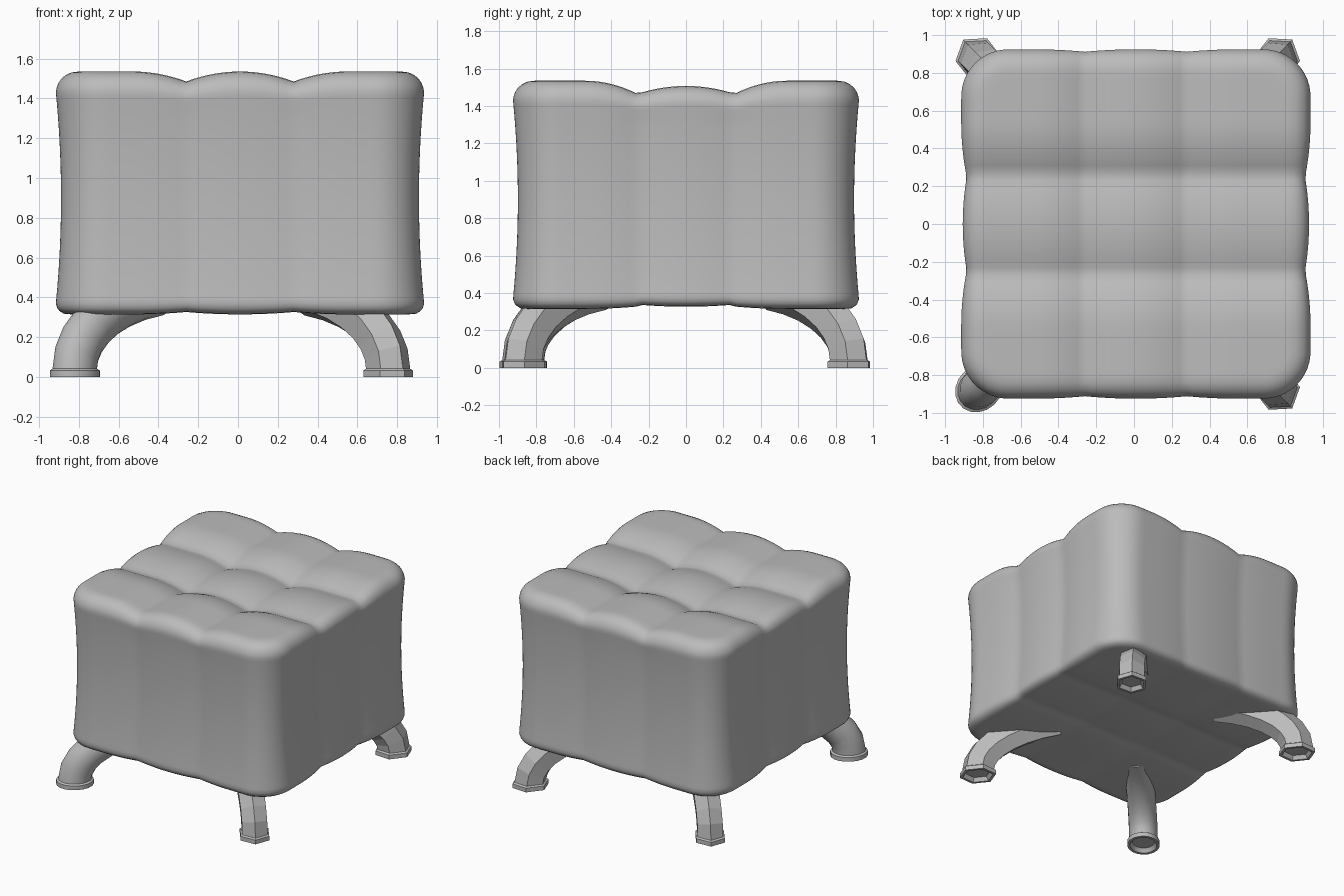
import bpy, bmesh, math
from mathutils import Vector

old = bpy.data.objects.get("Cube")
if old:
    bpy.data.objects.remove(old, do_unlink=True)

grey = bpy.data.materials.new("soft_grey")
grey.use_nodes = True
grey.diffuse_color = (0.5, 0.5, 0.5, 1)
grey.node_tree.nodes["Principled BSDF"].inputs["Base Color"].default_value = (0.5, 0.5, 0.5, 1)


def add_object(name, bm, smooth_angle=None):
    bmesh.ops.recalc_face_normals(bm, faces=bm.faces)
    mesh = bpy.data.meshes.new(name)
    bm.to_mesh(mesh)
    bm.free()
    mesh.materials.append(grey)
    obj = bpy.data.objects.new(name, mesh)
    bpy.context.collection.objects.link(obj)
    if smooth_angle:
        bpy.ops.object.select_all(action='DESELECT')
        obj.select_set(True)
        bpy.context.view_layer.objects.active = obj
        bpy.ops.object.shade_smooth_by_angle(angle=math.radians(smooth_angle))
    return obj


# Padded cushion: rounded box with pillow dents along the seams
HALF = Vector((0.925, 0.925))
CORNER = 0.25
BOTTOM, TOP = 0.315, 1.535
SEAM = 7 / 24


def seam_dip(u):
    """1 on a seam, easing to 0 in the middle of each pad."""
    return max(0, 1 - abs(abs(u) - SEAM) / SEAM) ** 2


def cushion_point(u, v, w):
    flat = Vector((u * HALF.x, v * HALF.y))
    inner = Vector([max(-h + CORNER, min(h - CORNER, c)) for c, h in zip(flat, HALF)])
    off = flat - inner
    reach = max(abs(off.x), abs(off.y))
    direction = off.normalized() if reach > 0 else Vector((0, 0))
    z = BOTTOM + (w + 1) / 2 * (TOP - BOTTOM)
    # Round the upper and lower rims
    r = 0.11 if w > 0 else 0.06
    core = TOP - r if w > 0 else BOTTOM + r
    a, b = reach - (CORNER - r), (z - core) * (1 if w > 0 else -1)
    if a > 0 and b > 0:
        k = max(a, b) / math.hypot(a, b)
        reach = CORNER - r + a * k
        z = core + b * k * (1 if w > 0 else -1)
    p = inner + direction * reach
    # Pinch the waist and the seams
    edge = max(0, reach / CORNER) ** 3
    waist = 0.026 * max(0, 1 - ((z - 0.9) / 0.53) ** 2)
    middle = 1 if abs(v) < SEAM - 0.01 else 0
    pinch_x = waist + 0.025 * seam_dip(v) + 0.008 * middle
    pinch_y = waist + 0.013 * seam_dip(u)
    p.x -= direction.x * edge * pinch_x
    p.y -= direction.y * edge * pinch_y
    # Dent the top strongly and the base lightly
    dip_u, dip_v = seam_dip(u), seam_dip(v)
    dent = 0.05 * dip_u + (0.045 if middle else 0.065) * dip_v + 0.028 * middle
    up = max(0, (z - 1.3) / (TOP - 1.3))
    down = max(0, (0.45 - z) / (0.45 - BOTTOM))
    z += -dent * up + (0.012 * dip_u + 0.012 * dip_v + 0.012 * middle) * down
    return Vector((p.x + 0.01, p.y, z))


bm = bmesh.new()
bmesh.ops.create_cube(bm, size=2)
bmesh.ops.subdivide_edges(bm, edges=bm.edges[:], cuts=47, use_grid_fill=True)
for vert in bm.verts:
    vert.co = cushion_point(*vert.co)
add_object("cushion", bm, 40)


# Curved legs with a hollow collar at the foot
def build_leg(name, sx, sy, sides, smooth_angle):
    bm = bmesh.new()
    outward = Vector((sx, sy, 0)).normalized()
    side = Vector((-sy, sx, 0)).normalized() * sx * sy
    up = Vector((0, 0, 1))
    foot = Vector((0.787 * sx - 0.033, 0.87 * sy, 0))

    # Each station: centre, outward axis, radius
    stations = [(foot + up * z, outward, r) for z, r in
                ((0.03, 0.08), (0, 0.098), (0, 0.118), (0.033, 0.118), (0.042, 0.105))]
    for i in range(1, 8):
        t = math.radians(75) * i / 7
        centre = foot - outward * 0.8 * (1 - math.cos(t)) + up * (0.042 + 0.4 * math.sin(t))
        tangent = (-outward * 0.8 * math.sin(t) + up * 0.4 * math.cos(t)).normalized()
        stations.append((centre, side.cross(tangent) * sx * sy, 0.105))

    rings = []
    for centre, axis, radius in stations:
        axis = axis if axis.dot(outward) > 0 else -axis
        ring = []
        for k in range(sides):
            ang = math.tau * k / sides + math.radians(8)
            ring.append(bm.verts.new(centre + axis * radius * 1.15 * math.cos(ang)
                                     + side * radius * math.sin(ang)))
        rings.append(ring)
    for low, high in zip(rings, rings[1:]):
        for k in range(sides):
            n = (k + 1) % sides
            bm.faces.new((low[k], low[n], high[n], high[k]))
    bm.faces.new(rings[0])
    bm.faces.new(rings[-1])
    add_object(name, bm, smooth_angle)


build_leg("front_right_leg", -1, -1, 18, 35)
build_leg("front_left_leg", 1, -1, 6, None)
build_leg("back_left_leg", 1, 1, 6, None)
build_leg("back_right_leg", -1, 1, 6, None)
